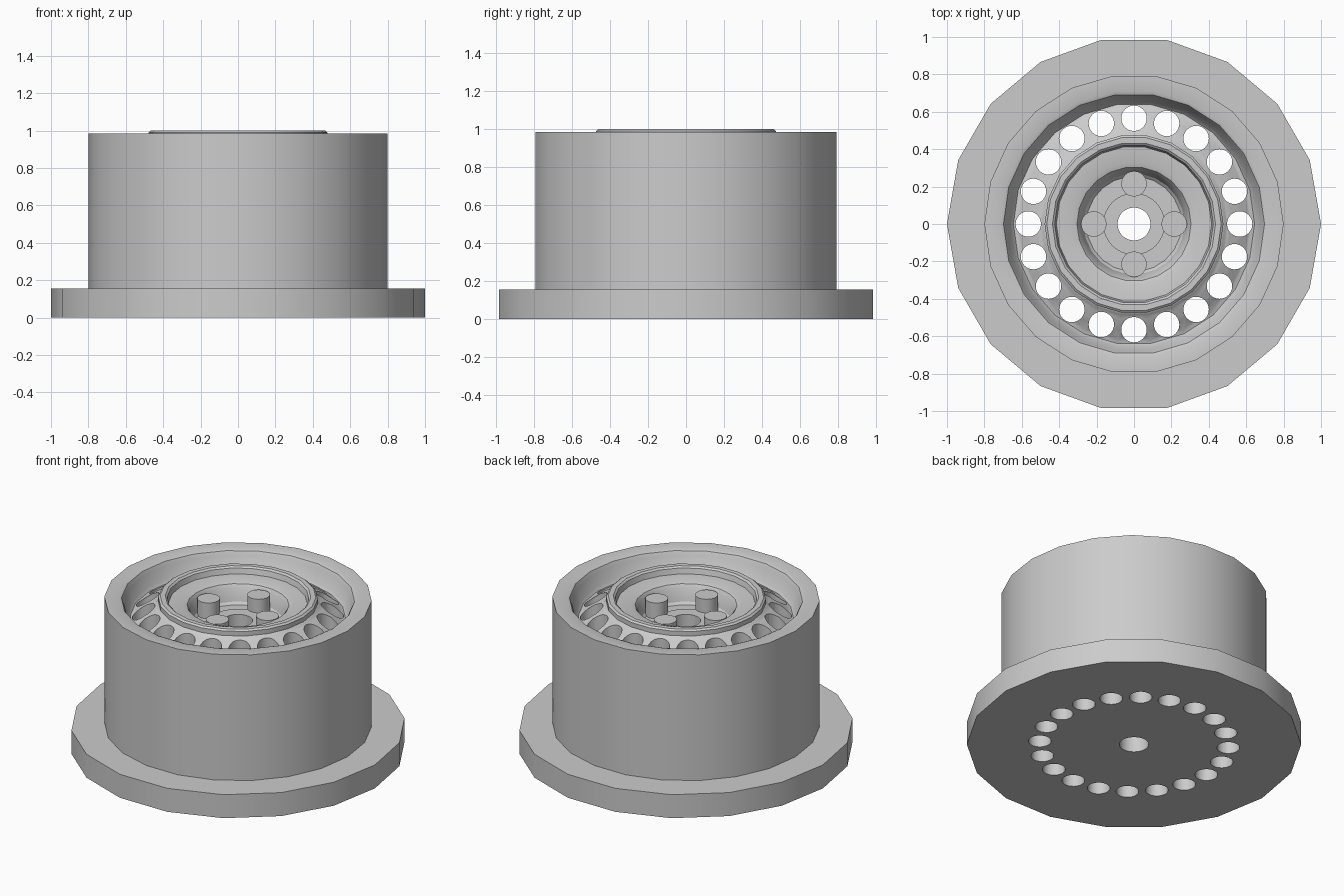
import bpy
import bmesh
from math import cos, sin, tau, radians

cube = bpy.data.objects.get("Cube")
if cube:
    bpy.data.objects.remove(cube)

# Single plain grey finish
grey = bpy.data.materials.new("plain_grey")
grey.use_nodes = True
colour = (0.6, 0.6, 0.6, 1)
grey.diffuse_color = colour
grey.node_tree.nodes["Principled BSDF"].inputs["Base Color"].default_value = colour


def add_object(name, bm):
    bmesh.ops.recalc_face_normals(bm, faces=bm.faces)
    mesh = bpy.data.meshes.new(name)
    bm.to_mesh(mesh)
    bm.free()
    mesh.materials.append(grey)
    obj = bpy.data.objects.new(name, mesh)
    bpy.context.collection.objects.link(obj)
    return obj


def lathe(bm, profile, sides, cx=0, cy=0):
    """Spin (radius, height) points about z and close both ends."""
    rings = []
    for r, z in profile:
        rings.append([bm.verts.new((cx + r * cos(tau * i / sides),
                                    cy + r * sin(tau * i / sides), z))
                      for i in range(sides)])
    for a, b in zip(rings, rings[1:]):
        for i in range(sides):
            j = (i + 1) % sides
            bm.faces.new((a[i], a[j], b[j], b[i]))
    bm.faces.new(rings[0])
    bm.faces.new(rings[-1])


def turned(name, profile, sides, cx=0, cy=0):
    bm = bmesh.new()
    lathe(bm, profile, sides, cx, cy)
    return add_object(name, bm)


# Wide low-sided base flange
base = turned("base_flange", [(1, 0), (1, 0.155)], 18)

# Barrel with rounded lip, sloping vent channel, raised ring and hub well
barrel = turned("rim_barrel", [
    (0.80, 0.155), (0.80, 0.985),                                  # outside wall
    (0.715, 0.985), (0.698, 0.978), (0.686, 0.955),                # lip
    (0.662, 0.88), (0.645, 0.862), (0.625, 0.868),                 # channel
    (0.57, 0.908), (0.515, 0.938), (0.497, 0.945), (0.488, 0.955),
    (0.478, 0.96), (0.478, 0.99), (0.466, 1.0),                    # raised ring
    (0.436, 1.0), (0.424, 0.99), (0.415, 0.955),
    (0.33, 0.95), (0.305, 0.942), (0.29, 0.92),                    # shelf
    (0.27, 0.84), (0.255, 0.825)], 22)                             # hub well

# Raised hub disc
hub = turned("hub_disc", [(0.165, 0.825), (0.165, 0.84)], 32)

# Vent holes and axle hole run right through
bm = bmesh.new()
lathe(bm, [(0.088, -0.2), (0.088, 1.2)], 32)
for k in range(20):
    a = tau * k / 20
    lathe(bm, [(0.068, -0.2), (0.068, 1.2)], 24, 0.565 * cos(a), 0.565 * sin(a))
cutter = add_object("hole_cutter", bm)
cutter.hide_render = True

parts = [base, barrel, hub]
for obj in parts:
    mod = obj.modifiers.new("holes", 'BOOLEAN')
    mod.operation = 'DIFFERENCE'
    mod.solver = 'EXACT'
    mod.object = cutter
    bpy.context.view_layer.objects.active = obj
    bpy.ops.object.modifier_apply(modifier=mod.name)
bpy.data.objects.remove(cutter)

# Four wheel studs
for k, side in enumerate(("left", "back", "right", "front")):
    a = tau * k / 4
    parts.append(turned("stud_" + side, [(0.068, 0.81), (0.068, 0.93)], 24,
                        0.215 * cos(a), 0.215 * sin(a)))

# Smooth shading with crisp edges
bpy.ops.object.select_all(action='DESELECT')
for obj in parts:
    obj.select_set(True)
bpy.context.view_layer.objects.active = barrel
bpy.ops.object.shade_smooth_by_angle(angle=radians(30))
